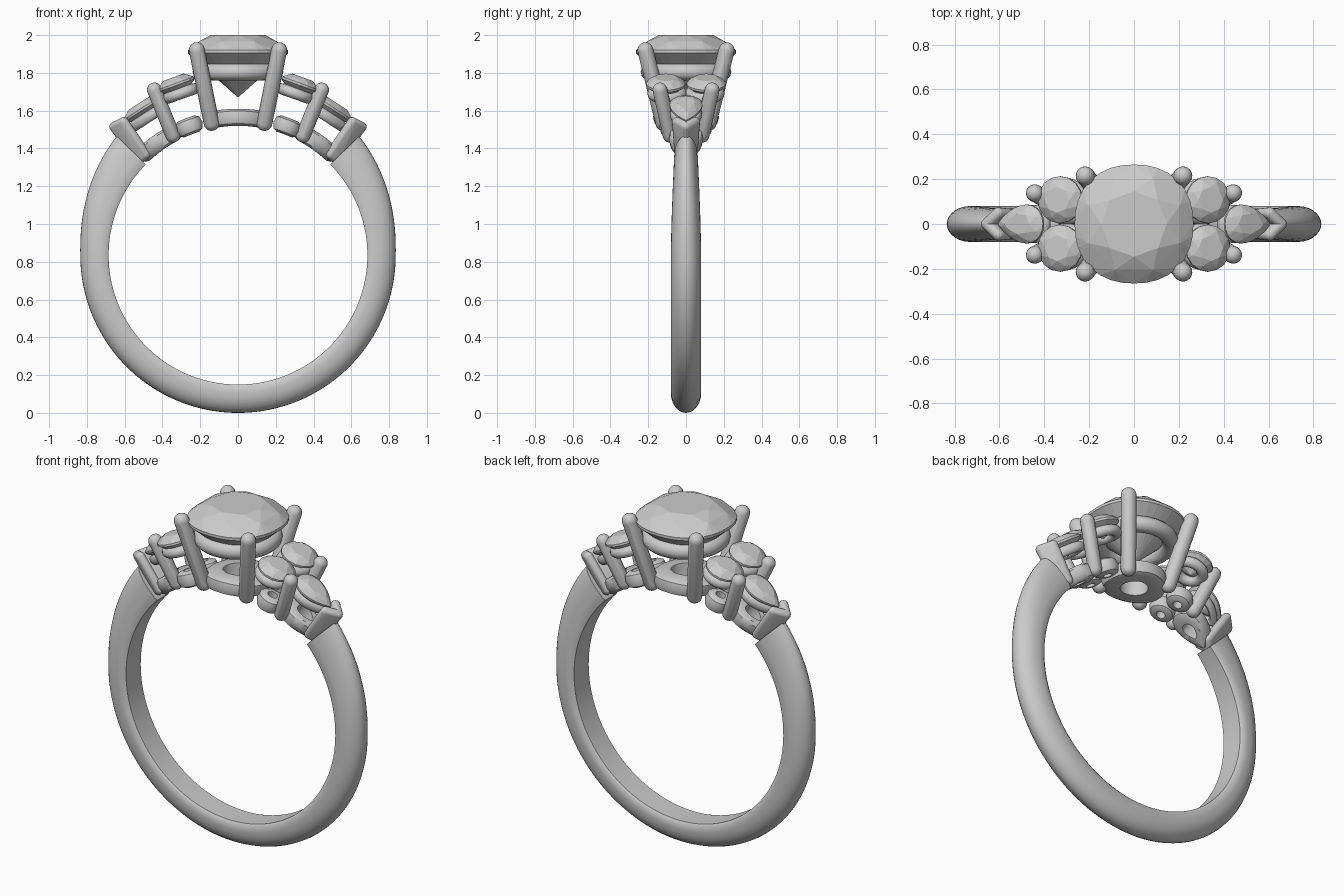
import bpy, bmesh, math
from math import sin, cos, pi, radians
from mathutils import Vector, Matrix

if "Cube" in bpy.data.objects:
    bpy.data.objects.remove(bpy.data.objects["Cube"])

CZ, R = 0.835, 0.685        # finger hole centre height and radius


def finish(name, bm, smooth=True):
    bmesh.ops.recalc_face_normals(bm, faces=bm.faces)
    me = bpy.data.meshes.new(name)
    bm.to_mesh(me)
    bm.free()
    ob = bpy.data.objects.new(name, me)
    bpy.context.collection.objects.link(ob)
    bpy.ops.object.select_all(action='DESELECT')
    ob.select_set(True)
    bpy.context.view_layer.objects.active = ob
    if smooth:
        bpy.ops.object.shade_smooth_by_angle(angle=radians(40))
    return ob


def hull(name, pts, smooth):
    bm = bmesh.new()
    for p in pts:
        bm.verts.new(p)
    bmesh.ops.convex_hull(bm, input=bm.verts)
    bmesh.ops.delete(bm, geom=[v for v in bm.verts if not v.link_faces], context='VERTS')
    return finish(name, bm, smooth)


def capsule(name, centres, r):
    """Rounded metal bar: hull around balls."""
    ball = bmesh.new()
    bmesh.ops.create_uvsphere(ball, u_segments=16, v_segments=10, radius=r)
    pts = [v.co + Vector(c) for c in centres for v in ball.verts]
    ball.free()
    return hull(name, pts, True)


# outlines of stones, unit size
def round_cut(a):
    return cos(a), sin(a)


def cushion_cut(a):
    k = (abs(cos(a)) ** 2.25 + abs(sin(a)) ** 2.25) ** (-1 / 2.25)
    return k * cos(a), k * sin(a)


def pear_cut(a):                      # point towards +x
    return cos(a), 0.88 * sin(a) * abs(sin(a / 2)) ** 0.7


def seat_map(angle, radius, y, side=1):
    """Flat seat standing radially on the ring, mirrored by side."""
    m = Matrix.Translation((0, y, CZ)) @ Matrix.Rotation(angle, 4, 'Y')

    def f(p):
        q = m @ Vector((p[0], p[1], p[2] + radius))
        return Vector((q.x * side, q.y, q.z))
    return f


def bent_map(u0, y, side=1):
    """Plate wrapped around the finger hole."""
    def f(p):
        a, r = (u0 + p[0]) / R, R + p[2]
        return Vector((side * r * sin(a), y + p[1], CZ + r * cos(a)))
    return f


def gem(name, cut, r, top, girdle, culet, place, n=24):
    pts = [(0, 0, culet)]
    for scale, z, count, shift in ((0.55, top, 8, 0), (0.82, top * 0.62, 8, 0.5),
                                   (1, girdle, n, 0), (1, -girdle, n, 0)):
        for i in range(count):
            x, y = cut(2 * pi * (i + shift) / count)
            pts.append((x * r * scale, y * r * scale, z))
    hull(name, [place(p) for p in pts], False)


def ring(name, cut, section, place, n=48):
    """Closed section (radius, height) carried around an outline."""
    bm = bmesh.new()
    rows = []
    for i in range(n):
        x, y = cut(2 * pi * i / n)
        rows.append([bm.verts.new(place((x * r, y * r, h))) for r, h in section])
    k = len(section)
    for i in range(n):
        a, b = rows[i], rows[(i + 1) % n]
        for j in range(k):
            bm.faces.new((a[j], b[j], b[(j + 1) % k], a[(j + 1) % k]))
    finish(name, bm)


def wire(major, minor):
    return [(major + minor * cos(t * pi / 6), minor * sin(t * pi / 6)) for t in range(12)]


def plate(hole, r, h=0.09):
    return [(hole, 0), (hole, h), (r - 0.03, h), (r - 0.009, h * 0.87), (r, h / 2),
            (r - 0.009, h * 0.13), (r - 0.03, 0)]


# band: domed section, thicker and narrower towards the shoulders
bm = bmesh.new()
rows = []
steps, start = 120, radians(45.5)
for i in range(steps + 1):
    a = start + (2 * pi - 2 * start) * i / steps
    c = max(0, cos(a)) ** 1.5
    t, w = 0.15 + 0.11 * c, 0.08 - 0.03 * c
    sec = [(0, -w * 0.86), (t * 0.1, -w)]
    sec += [(t * (0.3 + 0.7 * sin(k * pi / 14)), -w * cos(k * pi / 14)) for k in range(15)]
    sec += [(t * 0.1, w), (0, w * 0.86)]
    rows.append([bm.verts.new(((R + h) * sin(a), y, CZ + (R + h) * cos(a))) for h, y in sec])
for a, b in zip(rows, rows[1:]):
    for j in range(len(a)):
        k = (j + 1) % len(a)
        bm.faces.new((a[j], b[j], b[k], a[k]))
bm.faces.new(rows[0])
bm.faces.new(rows[-1])
finish("band", bm)

# centre stone, its gallery wire and base plate
gem("centre_stone", cushion_cut, 0.265, 0.088, 0.008, -0.242, seat_map(0, 1.912 - CZ, 0), 32)
ring("centre_gallery", round_cut, wire(0.195, 0.045), seat_map(0, 1.805 - CZ, 0))
ring("centre_base", round_cut, plate(0.075, 0.175), bent_map(0, 0))

for s, side in ((-1, "left"), (1, "right")):
    # pear stone at the shoulder
    gem(side + "_pear_stone", pear_cut, 0.12, 0.035, 0.006, -0.08,
        seat_map(radians(33), 0.925, 0, s))
    ring(side + "_pear_gallery", pear_cut, wire(0.09, 0.028), seat_map(radians(33), 0.872, 0, s))
    ring(side + "_pear_base", pear_cut, plate(0.05, 0.125), bent_map(0.42, 0, s))

    for t, end in ((-1, "front"), (1, "back")):
        name = side + "_" + end
        # small round stones
        gem(name + "_round_stone", round_cut, 0.105, 0.04, 0.006, -0.08,
            seat_map(radians(20), 0.962, 0.108 * t, s), 16)
        ring(name + "_round_gallery", round_cut, wire(0.075, 0.03),
             seat_map(radians(19.5), 0.908, 0.1 * t, s), 32)
        ring(name + "_round_base", round_cut, plate(0.025, 0.072),
             bent_map(0.25, 0.07 * t, s), 32)
        # prongs
        capsule(name + "_centre_prong", [(0.218 * s, 0.215 * t, 1.92),
                                         (0.14 * s, 0.12 * t, 1.535)], 0.042)
        capsule(name + "_side_prong", [(0.443 * s, 0.138 * t, 1.71),
                                       (0.345 * s, 0.085 * t, 1.47)], 0.039)
        # half of the V-shaped shoulder prong
        capsule(name + "_v_prong", [(0.605 * s, 0.048 * t, 1.54), (0.655 * s, 0, 1.515),
                                    (0.49 * s, 0.035 * t, 1.37), (0.525 * s, 0, 1.34)], 0.026)
